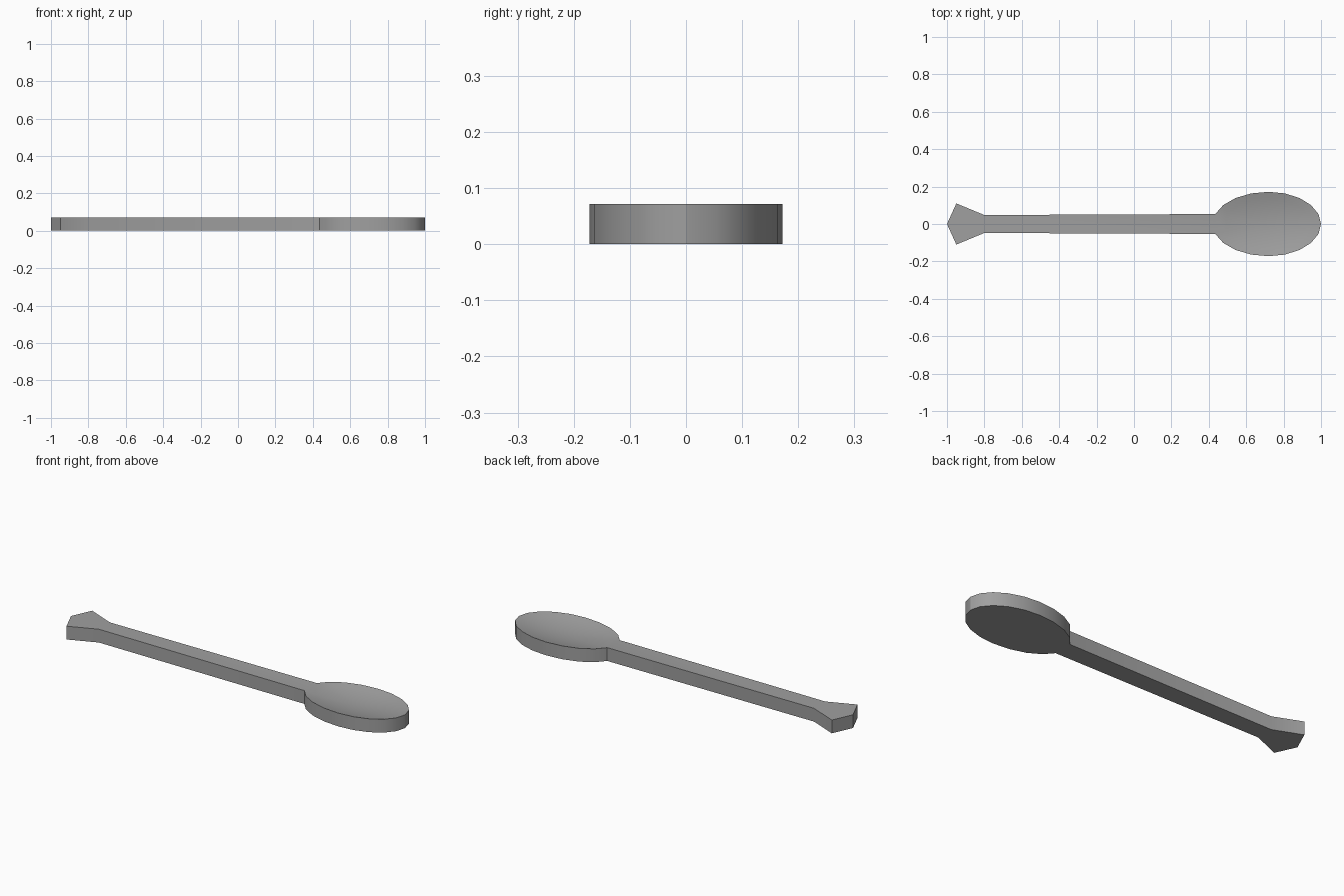
import bpy, bmesh, math

cube = bpy.data.objects.get("Cube")
if cube:
    bpy.data.objects.remove(cube, do_unlink=True)

THICK = 0.072
DISH = 0.025
CENTRE = 0.72

mat = bpy.data.materials.new("grey")
mat.use_nodes = True
grey = (0.35, 0.35, 0.35, 1)
mat.diffuse_color = grey
mat.node_tree.nodes["Principled BSDF"].inputs["Base Color"].default_value = grey


def rim_point(step, scale=1.0):
    """Point on the oval bowl outline, slightly longer towards the handle."""
    a = math.radians(18 * step)
    reach = 0.28 if math.cos(a) > 0 else 0.30
    return CENTRE + scale * reach * math.cos(a), scale * 0.172 * math.sin(a)


bm = bmesh.new()

# Outline: bowl rim, then round the handle and its pointed end
steps = range(-9, 10)
bowl = [rim_point(s) for s in steps]
half = [(-0.80, 0.048), (-0.95, 0.11)]
handle = half + [(-1.0, 0)] + [(x, -y) for x, y in reversed(half)]
outline = bowl + handle
n, rim_count = len(outline), len(bowl)
bottom = [bm.verts.new((x, y, 0)) for x, y in outline]
top = [bm.verts.new((x, y, THICK)) for x, y in outline]

# Underside, walls and handle top
bm.faces.new(bottom[::-1])
for i in range(n):
    j = (i + 1) % n
    bm.faces.new((bottom[i], bottom[j], top[j], top[i]))
bm.faces.new(top[rim_count - 1:] + [top[0]])

# Shallow hollow of the bowl, built from shrinking rings
outer = top[:rim_count]
for scale in (0.8, 0.6, 0.4, 0.2):
    z = THICK - DISH * (1 - scale ** 2)
    inner = [bm.verts.new((*rim_point(s, scale), z)) for s in steps]
    for i in range(rim_count):
        j = (i + 1) % rim_count
        bm.faces.new((outer[i], outer[j], inner[j], inner[i]))
    outer = inner
centre = bm.verts.new((CENTRE, 0, THICK - DISH))
for i in range(rim_count):
    bm.faces.new((outer[i], outer[(i + 1) % rim_count], centre))

bmesh.ops.recalc_face_normals(bm, faces=bm.faces)
mesh = bpy.data.meshes.new("spoon")
bm.to_mesh(mesh)
bm.free()
mesh.materials.append(mat)
spoon = bpy.data.objects.new("spoon", mesh)
bpy.context.collection.objects.link(spoon)

# Smooth curved walls and hollow, crisp rim and corners
bpy.ops.object.select_all(action="DESELECT")
spoon.select_set(True)
bpy.context.view_layer.objects.active = spoon
bpy.ops.object.shade_smooth_by_angle(angle=math.radians(28))
